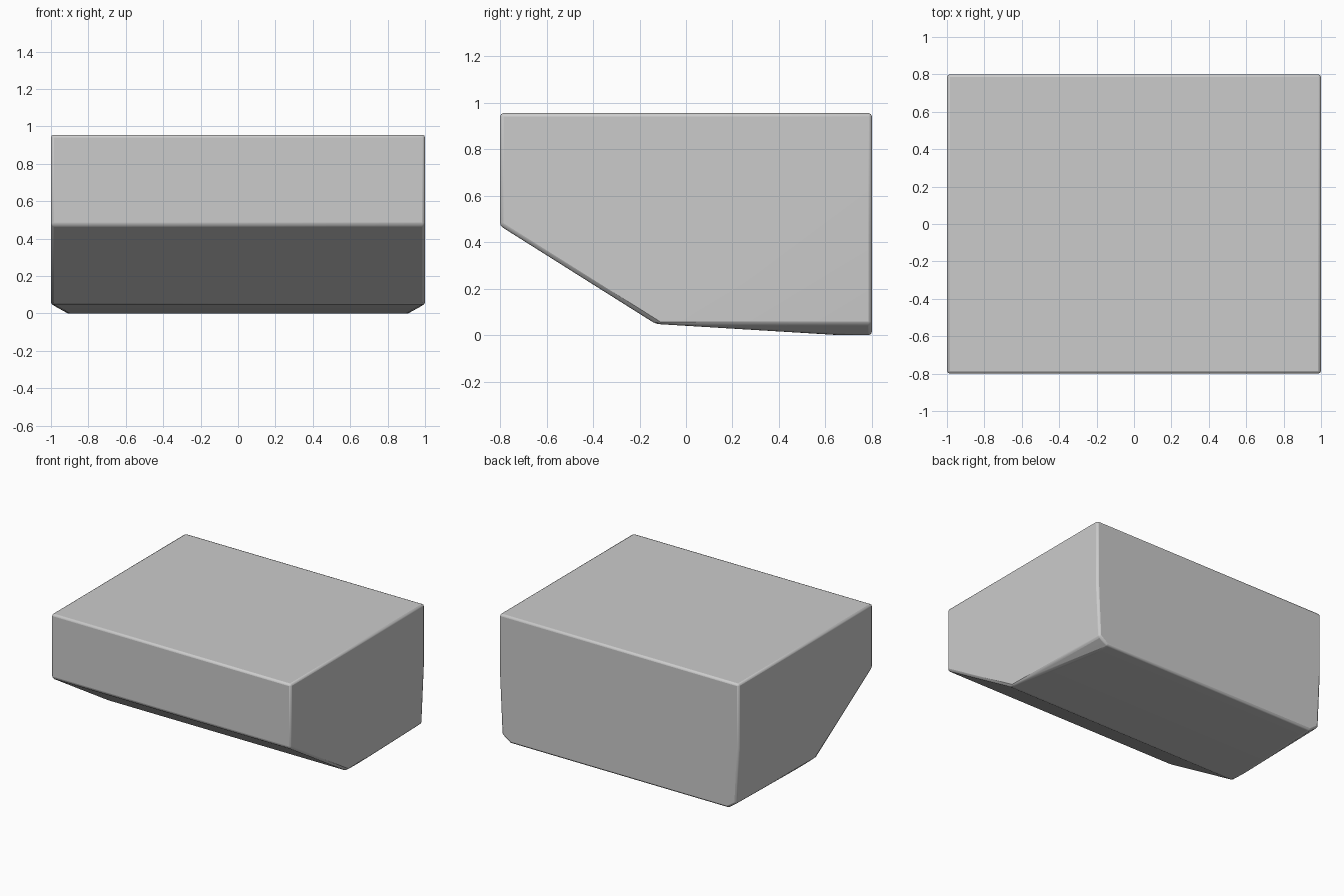
import bpy, bmesh, math

if "Cube" in bpy.data.objects:
    bpy.data.objects.remove(bpy.data.objects["Cube"])

# One side of the block: (x, y, z), mirrored across x
half = [
    (1.0, -0.80, 0.955), (1.0, 0.80, 0.955),    # top
    (1.0, -0.80, 0.470), (1.0, -0.13, 0.048),   # sloped underside
    (1.0, 0.80, 0.480), (0.98, 0.80, 0.050),    # back edge, slightly drawn in
    (0.91, 0.66, 0.0), (0.91, 0.80, 0.0),       # narrow back base
]

# Block shell as a convex hull
bm = bmesh.new()
for s in (1, -1):
    for x, y, z in half:
        bm.verts.new((s * x, y, z))
bmesh.ops.convex_hull(bm, input=bm.verts[:])
bmesh.ops.dissolve_limit(bm, angle_limit=math.radians(0.5),
                         verts=bm.verts[:], edges=bm.edges[:])
bmesh.ops.recalc_face_normals(bm, faces=bm.faces[:])
mesh = bpy.data.meshes.new("wedge_block")
bm.to_mesh(mesh)
bm.free()
block = bpy.data.objects.new("wedge_block", mesh)
bpy.context.collection.objects.link(block)

# Softened edges
bev = block.modifiers.new("edge_bevel", 'BEVEL')
bev.width = 0.018
bev.segments = 2
bev.limit_method = 'ANGLE'
bev.angle_limit = math.radians(28)

bpy.context.view_layer.objects.active = block
block.select_set(True)
bpy.ops.object.shade_smooth_by_angle(angle=math.radians(20))
